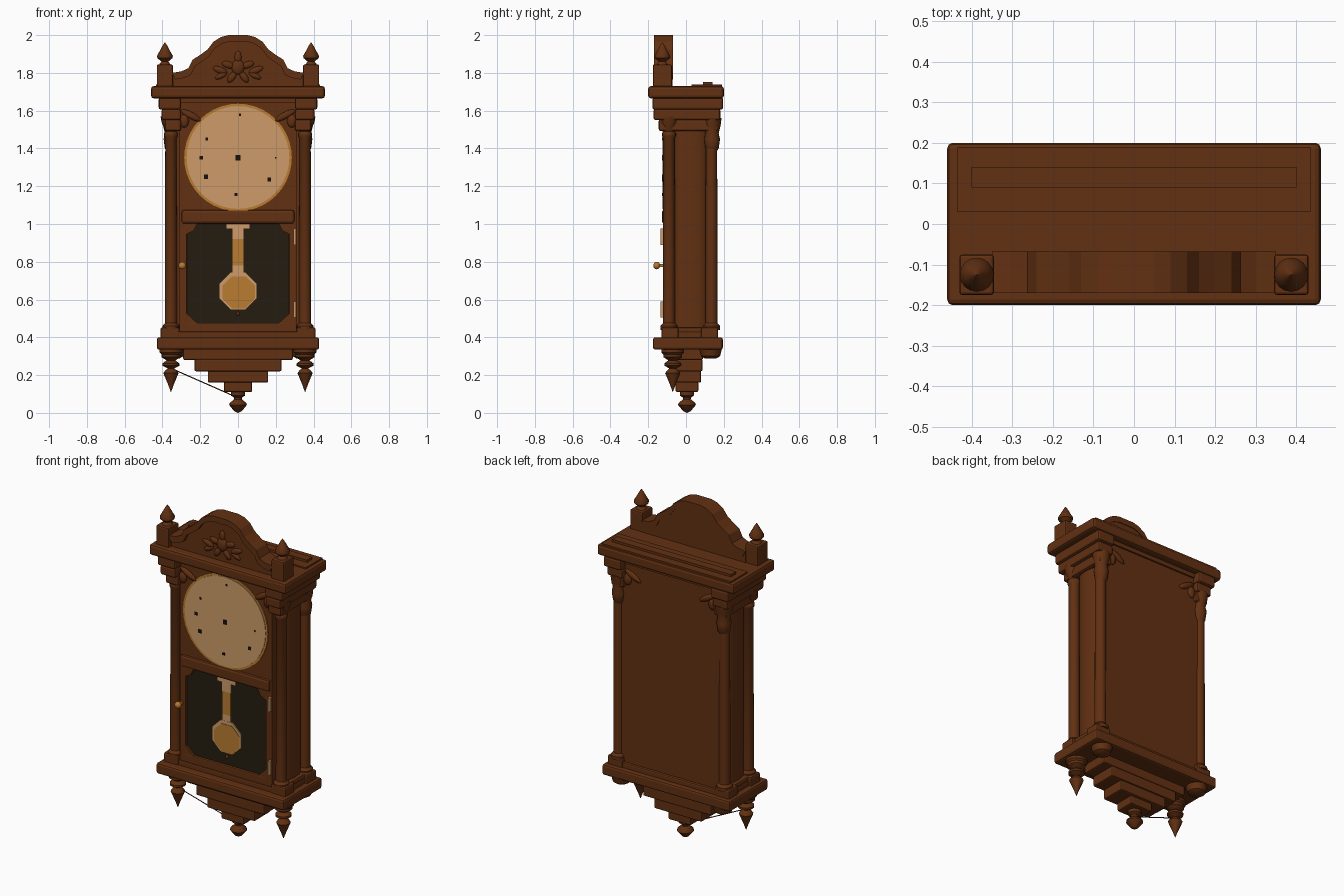
import bpy, bmesh, math
from mathutils import Vector, Matrix

if "Cube" in bpy.data.objects:
    bpy.data.objects.remove(bpy.data.objects["Cube"], do_unlink=True)


def material(name, rgb):
    m = bpy.data.materials.new(name)
    m.use_nodes = True
    m.diffuse_color = (*rgb, 1)
    bsdf = next(n for n in m.node_tree.nodes if n.type == 'BSDF_PRINCIPLED')
    bsdf.inputs["Base Color"].default_value = (*rgb, 1)
    bsdf.inputs["Roughness"].default_value = 0.7
    return m


WOOD = material("walnut wood", (0.122, 0.03, 0.006))
CREAM = material("cream dial", (0.61, 0.33, 0.14))
GOLD = material("brass", (0.48, 0.2, 0.03))
GLASS = material("dark glass", (0.018, 0.012, 0.005))
BLACK = material("black marks", (0.008, 0.005, 0.003))


def finish(name, bm, mat, smooth=False, bevel=0):
    bmesh.ops.recalc_face_normals(bm, faces=bm.faces)
    me = bpy.data.meshes.new(name)
    bm.to_mesh(me)
    bm.free()
    me.materials.append(mat)
    ob = bpy.data.objects.new(name, me)
    bpy.context.scene.collection.objects.link(ob)
    if bevel:
        mod = ob.modifiers.new("edge", 'BEVEL')
        mod.width, mod.segments = bevel, 2
    if smooth:
        bpy.ops.object.select_all(action='DESELECT')
        ob.select_set(True)
        bpy.context.view_layer.objects.active = ob
        bpy.ops.object.shade_smooth_by_angle(angle=math.radians(40))
    return ob


def box(name, x, y, z, mat=WOOD, bevel=0):
    """Box from (min, max) ranges on each axis."""
    bm = bmesh.new()
    bmesh.ops.create_cube(bm, size=1)
    for v in bm.verts:
        v.co = [(r[0] + r[1]) / 2 + c * (r[1] - r[0]) for r, c in zip((x, y, z), v.co)]
    return finish(name, bm, mat, bevel=bevel)


def prism(name, outline, y0, y1, mat=WOOD):
    """Extrude an x-z outline from y0 to y1."""
    bm = bmesh.new()
    face = bm.faces.new([bm.verts.new((x, y0, z)) for x, z in outline])
    new = bmesh.ops.extrude_face_region(bm, geom=[face])["geom"]
    bmesh.ops.translate(bm, vec=(0, y1 - y0, 0),
                        verts=[g for g in new if isinstance(g, bmesh.types.BMVert)])
    return finish(name, bm, mat)


def lathe(name, x, y, profile, mat=WOOD, sides=16, sx=1, sy=1):
    """Turn (radius, z) points about a vertical axis."""
    bm = bmesh.new()
    rings = [[bm.verts.new((x + sx * max(r, .0005) * math.cos(math.tau * i / sides),
                            y + sy * max(r, .0005) * math.sin(math.tau * i / sides), z))
              for i in range(sides)] for r, z in profile]
    for a, b in zip(rings, rings[1:]):
        for i in range(sides):
            j = (i + 1) % sides
            bm.faces.new((a[i], a[j], b[j], b[i]))
    bm.faces.new(rings[0])
    bm.faces.new(rings[-1])
    return finish(name, bm, mat, smooth=True)


def blob(name, centre, size, turn=0, mat=WOOD):
    """Ellipsoid, turned in the x-z plane."""
    bm = bmesh.new()
    bmesh.ops.create_uvsphere(bm, u_segments=12, v_segments=8, radius=1)
    bm.transform(Matrix.Translation(centre) @ Matrix.Rotation(turn, 4, 'Y')
                 @ Matrix.Diagonal((*size, 1)))
    return finish(name, bm, mat, smooth=True)


def disc(cx, cz, r, n, phase=0):
    return [(cx + r * math.cos(math.tau * i / n + phase),
             cz + r * math.sin(math.tau * i / n + phase)) for i in range(n)]


# Case and door backing
box("case", (-.335, .335), (-.08, .15), (.38, 1.68))
box("door_upper", (-.31, .31), (-.115, -.07), (1.05, 1.67))
box("door_lower", (-.31, .31), (-.1, -.07), (.4, 1.06))

# Door frame around the lower window
box("door_bottom_rail", (-.31, .31), (-.118, -.09), (.42, .477), bevel=.006)
box("door_middle_rail", (-.3, .3), (-.128, -.09), (1, 1.075), bevel=.015)
for s, side in ((-1, "right"), (1, "left")):
    box(f"door_stile_{side}", sorted((s * .31, s * .27)), (-.118, -.09), (.42, 1.07), bevel=.005)
    prism(f"window_corner_top_{side}", [(s * .275, 1.005), (s * .275, .945), (s * .235, .965),
                                        (s * .215, 1.005)], -.12, -.09)
    prism(f"window_corner_bottom_{side}", [(s * .275, .47), (s * .275, .53), (s * .21, .47)], -.117, -.09)
box("window", (-.272, .272), (-.104, -.098), (.474, 1.002), GLASS)

# Pendulum
box("pendulum_clip", (-.06, .06), (-.11, -.103), (.975, 1), CREAM)
box("pendulum_rod_top", (-.03, .03), (-.11, -.103), (.92, .976), CREAM)
box("pendulum_rod", (-.028, .028), (-.11, -.103), (.78, .92), GOLD)
box("pendulum_rod_foot", (-.028, .028), (-.11, -.103), (.72, .78), CREAM)
prism("pendulum_bob_rim", disc(0, .645, .105, 8, math.pi / 8), -.111, -.103, CREAM)
prism("pendulum_bob", disc(.004, .638, .092, 8, math.pi / 8), -.114, -.106, GOLD)
blob("pendulum_tip", (0, .53, 0), (.01, .01, .01)).location = (0, -.636, .525)

# Dial
prism("dial_ring", disc(0, 1.352, .285, 40), -.121, -.112, GOLD)
prism("dial", disc(0, 1.352, .272, 40), -.124, -.116, CREAM)
for x, z, r in ((0, 1.35, .014), (-.195, 1.35, .009), (-.17, 1.25, .011), (.165, 1.235, .01),
                (-.01, 1.155, .008), (.01, 1.578, .006), (-.165, 1.45, .007), (.2, 1.35, .004)):
    box("dial_mark", (x - r, x + r), (-.126, -.122), (z - r, z + r), BLACK)

# Knob and hinges
blob("door_knob", (-.295, -.155, .78), (.02, .018, .02), mat=GOLD)
box("knob_stem", (-.302, -.288), (-.15, -.11), (.773, .787), GOLD)
for z in (.505, .89):
    box("hinge", (.295, .308), (-.135, -.115), (z, z + .085), CREAM)

# Top board, roof panels and base
box("top_board", (-.46, .46), (-.2, .2), (1.665, 1.73), bevel=.014)
box("roof_panel", (-.435, .435), (.03, .19), (1.72, 1.738))
box("roof_ridge", (-.4, .4), (.09, .14), (1.73, 1.752))
box("cornice_front", (-.32, .32), (-.13, .16), (1.64, 1.67))
box("base_board", (-.43, .43), (-.175, .195), (.335, .4), bevel=.012)
box("base_step", (-.395, .395), (-.125, .165), (.39, .43), bevel=.008)

# Columns, capitals, finials: repeated on both sides
FINIAL_TOP = [(.03, 1.845), (.018, 1.86), (.04, 1.878), (.042, 1.89), (.028, 1.915), (.012, 1.945), (0, 1.962)]
FINIAL_LOW = [(0, .11), (.015, .15), (.04, .21), (.03, .225), (.017, .235), (.045, .25), (.045, .262),
              (.023, .278), (.05, .295), (.05, .31), (.06, .32), (.06, .34)]
COLUMN = [(.045, .44), (.045, .46), (.032, .475), (.03, 1.455), (.036, 1.465), (.036, 1.48),
          (.03, 1.49), (.05, 1.54), (.055, 1.57)]
LEAF = [(.012, 1.365), (.035, 1.4), (.042, 1.45), (.035, 1.48), (.045, 1.52), (.05, 1.56)]
for s, side in ((-1, "right"), (1, "left")):
    lathe(f"front_column_{side}", s * .355, -.09, COLUMN)
    lathe(f"back_column_{side}", s * .355, .135, COLUMN[:4])
    lathe(f"back_leaf_capital_{side}", s * .352, .138, LEAF)
    lathe(f"side_pilaster_{side}", s * .335, .025, [(.085, .42), (.085, 1.52)], sx=.4, sides=24)
    for y in (-.085, .125):
        box(f"column_plinth_{side}", sorted((s * .31, s * .41)), (y - .045, y + .045), (.39, .453), bevel=.01)
    box(f"side_plinth_{side}", sorted((s * .32, s * .39)), (-.12, .155), (.42, .453), bevel=.01)
    # stepped cornice over the columns
    for outer, y0, y1, z0, z1 in ((.42, -.178, .197, 1.605, 1.67), (.405, -.172, .182, 1.55, 1.61),
                                  (.388, -.145, .17, 1.492, 1.555)):
        box(f"cornice_{side}", sorted((s * .302, s * outer)), (y0, y1), (z0, z1), bevel=.012)
    # carved corner leaves front and back
    for y in (-.12, .152):
        blob(f"corner_leaf_{side}", (s * .25, y, 1.575), (.06, .014, .018), s * math.radians(-28))
        blob(f"corner_leaf_small_{side}", (s * .285, y, 1.545), (.025, .016, .035))
    # crest posts, hanging finials and rear pads
    box(f"crest_post_{side}", sorted((s * .345, s * .43)), (-.175, -.075), (1.72, 1.845), bevel=.008)
    lathe(f"top_finial_{side}", s * .387, -.125, FINIAL_TOP)
    lathe(f"lower_finial_{side}", s * .355, -.07, FINIAL_LOW)
    lathe(f"rear_pad_{side}", s * .34, .13, [(.03, .288), (.05, .3), (.06, .338)])

# Crest: solid panel with raised rim and carved flower
half = [(.05, 2), (.09, 1.99), (.13, 1.965), (.16, 1.925), (.2, 1.895), (.24, 1.87),
        (.262, 1.825), (.3, 1.808), (.35, 1.8)]
arc = [(-x, z) for x, z in reversed(half)] + half
prism("crest_panel", [(-.35, 1.72)] + [(x, z - .01) for x, z in arc] + [(.35, 1.72)], -.148, -.072)
prism("crest_rim", arc + [(x * .95, z - .035) for x, z in reversed(arc)], -.17, -.068)
blob("flower_heart", (0, -.15, 1.83), (.035, .018, .04))
for i in range(5):
    a = math.radians(90 + 72 * i)
    blob("flower_petal", (.055 * math.cos(a), -.15, 1.825 + .058 * math.sin(a)), (.034, .012, .018), -a)
for s in (-1, 1):
    blob("flower_leaf", (s * .095, -.15, 1.815), (.04, .011, .017), s * math.radians(-20))
    blob("flower_leaf", (s * .09, -.15, 1.785), (.035, .011, .014), s * math.radians(25))

# Stepped bracket under the base with a centre drop
for w, d, z0, z1 in ((.29, .085, .28, .34), (.23, .082, .22, .285),
                     (.16, .075, .16, .225), (.075, .06, .11, .165)):
    box("bracket_step", (-w, w), (.005 - d, .005 + d), (z0, z1), bevel=.008)
lathe("centre_drop", 0, .005, [(0, .003), (.02, .012), (.047, .045), (.045, .055), (.02, .075),
                               (.022, .085), (.038, .095), (.038, .115)])

# Thin cord from the right finial to the centre drop
start, end = Vector((-.33, -.07, .225)), Vector((0, 0, .08))
bm = bmesh.new()
bmesh.ops.create_cone(bm, cap_ends=True, segments=6, radius1=.003, radius2=.003, depth=(end - start).length)
bm.transform(Matrix.Translation((start + end) / 2)
             @ (end - start).to_track_quat('Z', 'Y').to_matrix().to_4x4())
finish("cord", bm, WOOD)

# Seat the drop exactly on the ground
bpy.data.objects["centre_drop"].location.z = -.003
